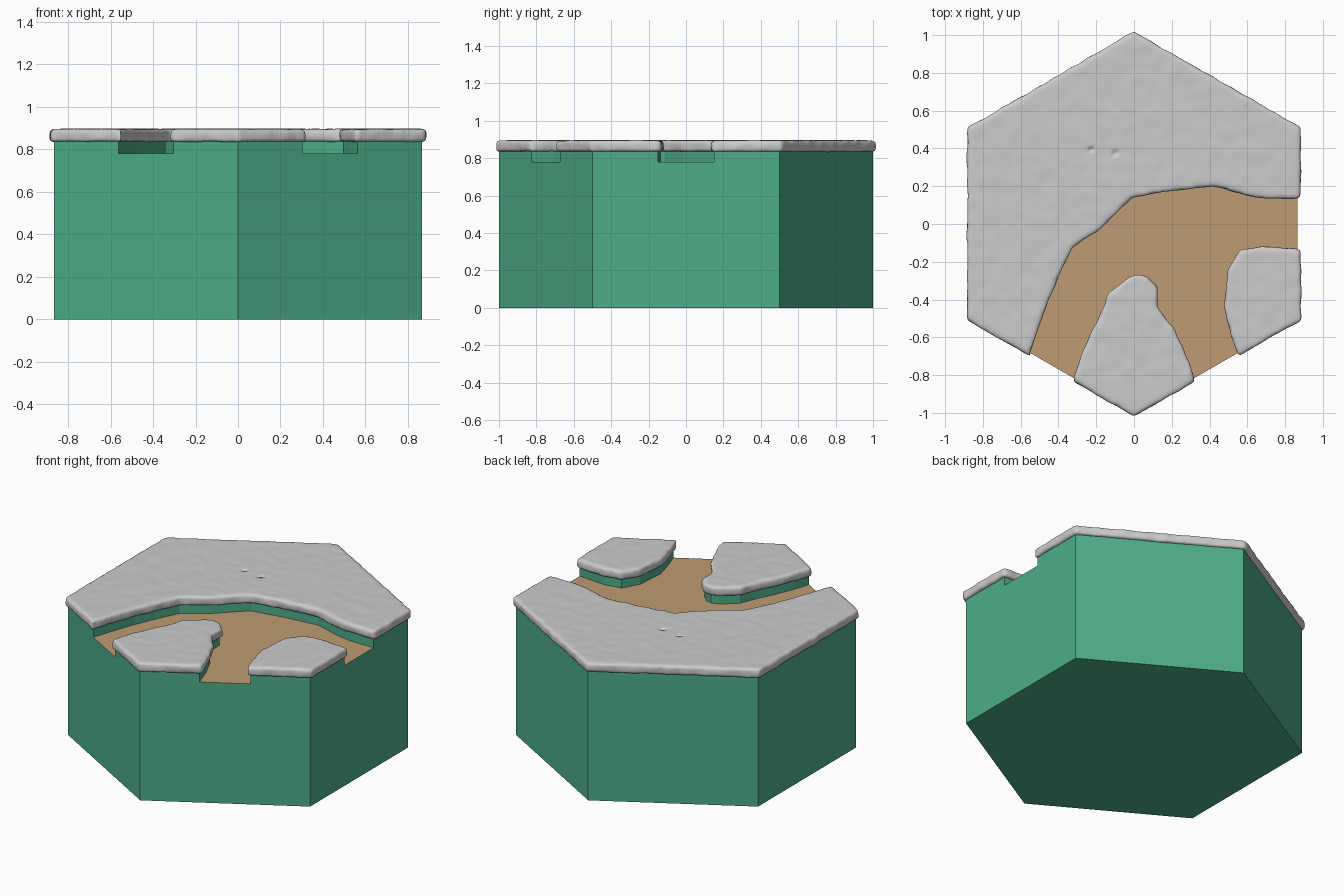
import bpy, bmesh, math
from mathutils import Vector, noise

if "Cube" in bpy.data.objects:
    bpy.data.objects.remove(bpy.data.objects["Cube"])

FLOOR, TOP, VOXEL = 0.78, 0.86, 0.012
H = math.sqrt(3) / 2


def material(name, color):
    m = bpy.data.materials.new(name)
    m.diffuse_color = (*color, 1)
    m.use_nodes = True
    m.node_tree.nodes["Principled BSDF"].inputs["Base Color"].default_value = m.diffuse_color
    return m


def prism(name, outline, z0, z1):
    """Extrude a counter-clockwise outline from z0 to z1."""
    bm = bmesh.new()
    face = bm.faces.new([bm.verts.new((x, y, z0)) for x, y in outline])
    up = bmesh.ops.extrude_face_region(bm, geom=[face], use_keep_orig=True)
    bmesh.ops.translate(bm, vec=(0, 0, z1 - z0),
                        verts=[v for v in up["geom"] if isinstance(v, bmesh.types.BMVert)])
    bmesh.ops.recalc_face_normals(bm, faces=bm.faces)
    me = bpy.data.meshes.new(name)
    bm.to_mesh(me)
    bm.free()
    ob = bpy.data.objects.new(name, me)
    bpy.context.collection.objects.link(ob)
    return ob


def bake(ob):
    """Apply the modifier stack."""
    bpy.context.view_layer.update()
    me = bpy.data.meshes.new_from_object(ob.evaluated_get(bpy.context.evaluated_depsgraph_get()))
    ob.modifiers.clear()
    ob.data = me


def offset(outline, d):
    """Grow a counter-clockwise outline by d."""
    pts, out = [Vector(p) for p in outline], []
    for i, p in enumerate(pts):
        a, b = (p - pts[i - 1]).normalized(), (pts[(i + 1) % len(pts)] - p).normalized()
        na, nb = Vector((a.y, -a.x)), Vector((b.y, -b.x))
        out.append(p + (na + nb) * d / max(1 + na.dot(nb), 0.5))
    return out


# Banks of the forked path, each running from one tile side to another
back_bank = [(-.563, -.675), (-.53, -.57), (-.47, -.40), (-.41, -.26), (-.34, -.115),
             (-.2, -.02), (-.02, .155), (.2, .195), (.42, .22), (.6, .165), (.7, .15), (H, .15)]
front_bank = [(.303, -.825), (.26, -.70), (.2, -.57), (.11, -.45), (.105, -.34), (.06, -.295),
              (.02, -.285), (-.03, -.305), (-.12, -.38), (-.16, -.48), (-.21, -.58), (-.27, -.72),
              (-.303, -.825)]
right_bank = [(H, -.15), (.68, -.135), (.57, -.155), (.51, -.26), (.495, -.45), (.53, -.58),
              (.563, -.675)]

# Hexagonal tile with the path carved into its top
hexagon = [(math.sin(-i * math.pi / 3), math.cos(i * math.pi / 3)) for i in range(6)]
tile = prism("hex_tile", hexagon, 0, TOP)
sides = [(0.1, 0), (-.05, -.0866), (.05, -.0866)]


def beyond(p, side):
    return (p[0] + side[0], p[1] + side[1])


right, left_front, right_front = sides
channel = (back_bank[::-1]
           + [beyond(back_bank[0], left_front), beyond(front_bank[-1], left_front)]
           + front_bank[::-1]
           + [beyond(front_bank[0], right_front), beyond(right_bank[-1], right_front)]
           + right_bank[::-1]
           + [beyond(right_bank[0], right), beyond(back_bank[-1], right)])
cutter = prism("path_cutter", channel, FLOOR, 1.1)
cutter.hide_render = True
cut = tile.modifiers.new("path", "BOOLEAN")
cut.operation, cut.solver, cut.object = "DIFFERENCE", "EXACT", cutter
bake(tile)
bpy.data.objects.remove(cutter)

# Green soil, tan path floor
tile.data.materials.clear()
tile.data.materials.append(material("green", (0.075, 0.42, 0.25)))
tile.data.materials.append(material("path", (0.52, 0.33, 0.17)))
for f in tile.data.polygons:
    f.use_smooth = False
    f.material_index = int(f.normal.z > 0.9 and abs(f.center.z - FLOOR) < 0.01)


# Soft snow caps over each piece of land
def snow(name, outline, pits=()):
    ob = prism(name, offset(outline, 0.017), 0.835, 0.896)
    mesh = ob.modifiers.new("remesh", "REMESH")
    mesh.mode, mesh.voxel_size = "VOXEL", VOXEL
    soft = ob.modifiers.new("soften", "SMOOTH")
    soft.factor, soft.iterations = 0.5, 7
    bake(ob)
    for v in ob.data.vertices:
        n = noise.noise_vector(v.co * 14)
        v.co += Vector((n.x * 0.006, n.y * 0.006, n.z * 0.0025))
        if v.co.z > 0.87 and any(math.hypot(v.co.x - x, v.co.y - y) < 0.011 for x, y in pits):
            v.co.z -= 0.02
    for f in ob.data.polygons:
        f.use_smooth = True


snow("snow_back", back_bank + [(H, .5), (0, 1), (-H, .5), (-H, -.5)],
     pits=[(-.225, .395), (-.1, .375)])
snow("snow_front", front_bank + [(0, -1)])
snow("snow_right", right_bank + [(H, -.5)])
